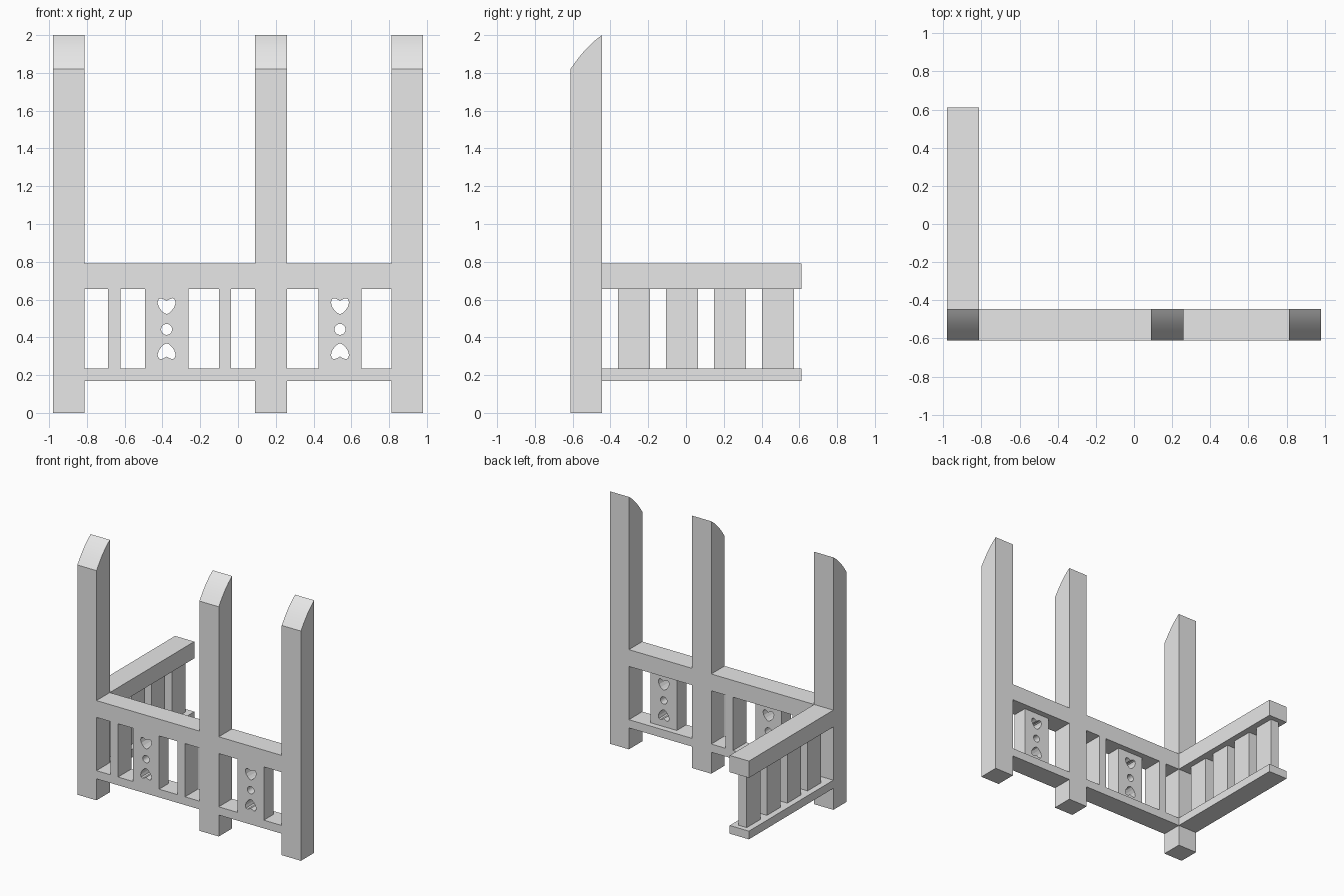
import bpy, bmesh, math

cube = bpy.data.objects.get("Cube")
if cube:
    bpy.data.objects.remove(cube, do_unlink=True)

grey = bpy.data.materials.new("plain_grey")
grey.use_nodes = True
grey.diffuse_color = (0.8, 0.8, 0.8, 1)
grey.node_tree.nodes["Principled BSDF"].inputs["Base Color"].default_value = (0.8, 0.8, 0.8, 1)

# Shared dimensions
FRONT, BACK, END = -0.612, -0.445, 0.612
OUTER, INNER = -0.98, -0.812
LOW = (0.17, 0.235)
HIGH = (0.657, 0.79)
GAP = (LOW[1], HIGH[0])


def add_object(name, mesh):
    obj = bpy.data.objects.new(name, mesh)
    bpy.context.collection.objects.link(obj)
    mesh.materials.clear()
    mesh.materials.append(grey)
    return obj


def prism(name, profile, x0, x1):
    """Extrude a (y, z) profile along x."""
    bm = bmesh.new()
    face = bm.faces.new([bm.verts.new((x0, y, z)) for y, z in profile])
    result = bmesh.ops.extrude_face_region(bm, geom=[face])
    moved = [g for g in result["geom"] if isinstance(g, bmesh.types.BMVert)]
    bmesh.ops.translate(bm, verts=moved, vec=(x1 - x0, 0, 0))
    bmesh.ops.recalc_face_normals(bm, faces=bm.faces)
    mesh = bpy.data.meshes.new(name)
    bm.to_mesh(mesh)
    bm.free()
    return add_object(name, mesh)


def box(name, x, y, z):
    return prism(name, [(y[0], z[0]), (y[1], z[0]), (y[1], z[1]), (y[0], z[1])], *x)


# Posts with a rounded slanted top
slant = []
for i in range(9):
    t = i / 8
    slant.append((BACK + (FRONT - BACK) * t, 2 - 0.18 * t - 0.02 * (t * t - t)
                  + 0.03 * math.sin(math.pi * t) * 0.4))
post_profile = [(FRONT, 0), (BACK, 0)] + slant
posts = {"right_post": (OUTER, INNER), "middle_post": (0.09, 0.26), "left_post": (-INNER, -OUTER)}
for name, (x0, x1) in posts.items():
    post = prism(name, post_profile, x0, x1)
    bpy.ops.object.select_all(action="DESELECT")
    post.select_set(True)
    bpy.context.view_layer.objects.active = post
    bpy.ops.object.shade_smooth_by_angle(angle=math.radians(25))

# Rails along the front and the side
for level, z in (("lower", LOW), ("upper", HIGH)):
    box(f"{level}_front_rail_wide", (INNER, 0.09), (FRONT, BACK), z)
    box(f"{level}_front_rail_narrow", (0.26, -INNER), (FRONT, BACK), z)
    box(f"{level}_side_rail", (OUTER, INNER), (BACK, END), z)

# Slats
for i, x in enumerate((-0.688, -0.101)):
    box(f"front_slat_{i + 1}", (x, x + 0.065), (FRONT, BACK), GAP)
for i in range(4):
    y = -0.36 + i * 0.254
    box(f"side_slat_{i + 1}", (-0.933, -0.861), (y, y + 0.17), GAP)

# Pierced panels: a filled outline with two hearts and a round hole
half_heart = [(0, 0.027), (0.016, 0.036), (0.03, 0.041), (0.042, 0.036), (0.048, 0.018),
              (0.041, -0.006), (0.026, -0.026), (0.01, -0.04), (0, -0.042)]
heart = half_heart + [(-x, z) for x, z in half_heart[-2:0:-1]]
disc = [(0.029 * math.cos(a), 0.029 * math.sin(a))
        for a in (math.tau * i / 24 for i in range(24))]


def panel(name, cx, half_width=0.115, depth=0.12):
    curve = bpy.data.curves.new(name, "CURVE")
    curve.dimensions = "2D"
    curve.fill_mode = "BOTH"
    curve.extrude = depth / 2
    outline = [(sx * half_width, z) for sx, z in
               ((-1, GAP[0]), (1, GAP[0]), (1, GAP[1]), (-1, GAP[1]))]
    holes = [[(x, 0.566 + z) for x, z in heart],
             [(x, 0.442 + z) for x, z in disc],
             [(x, 0.325 - z) for x, z in heart]]
    for loop in [outline] + holes:
        spline = curve.splines.new("POLY")
        spline.points.add(len(loop) - 1)
        for point, (x, z) in zip(spline.points, loop):
            point.co = (x, z, 0, 1)
        spline.use_cyclic_u = True
    temp = bpy.data.objects.new(name + "_outline", curve)
    bpy.context.collection.objects.link(temp)
    bpy.context.view_layer.update()
    evaluated = temp.evaluated_get(bpy.context.evaluated_depsgraph_get())
    mesh = bpy.data.meshes.new_from_object(evaluated)
    bpy.data.objects.remove(temp, do_unlink=True)
    bm = bmesh.new()
    bm.from_mesh(mesh)
    bmesh.ops.remove_doubles(bm, verts=bm.verts, dist=0.0001)
    bmesh.ops.recalc_face_normals(bm, faces=bm.faces)
    for face in bm.faces:
        face.smooth = False
        face.material_index = 0
    bm.to_mesh(mesh)
    bm.free()
    obj = add_object(name, mesh)
    obj.rotation_euler = (math.pi / 2, 0, 0)
    obj.location = (cx, FRONT + depth / 2, 0)


panel("right_heart_panel", -0.378)
panel("left_heart_panel", 0.54)
